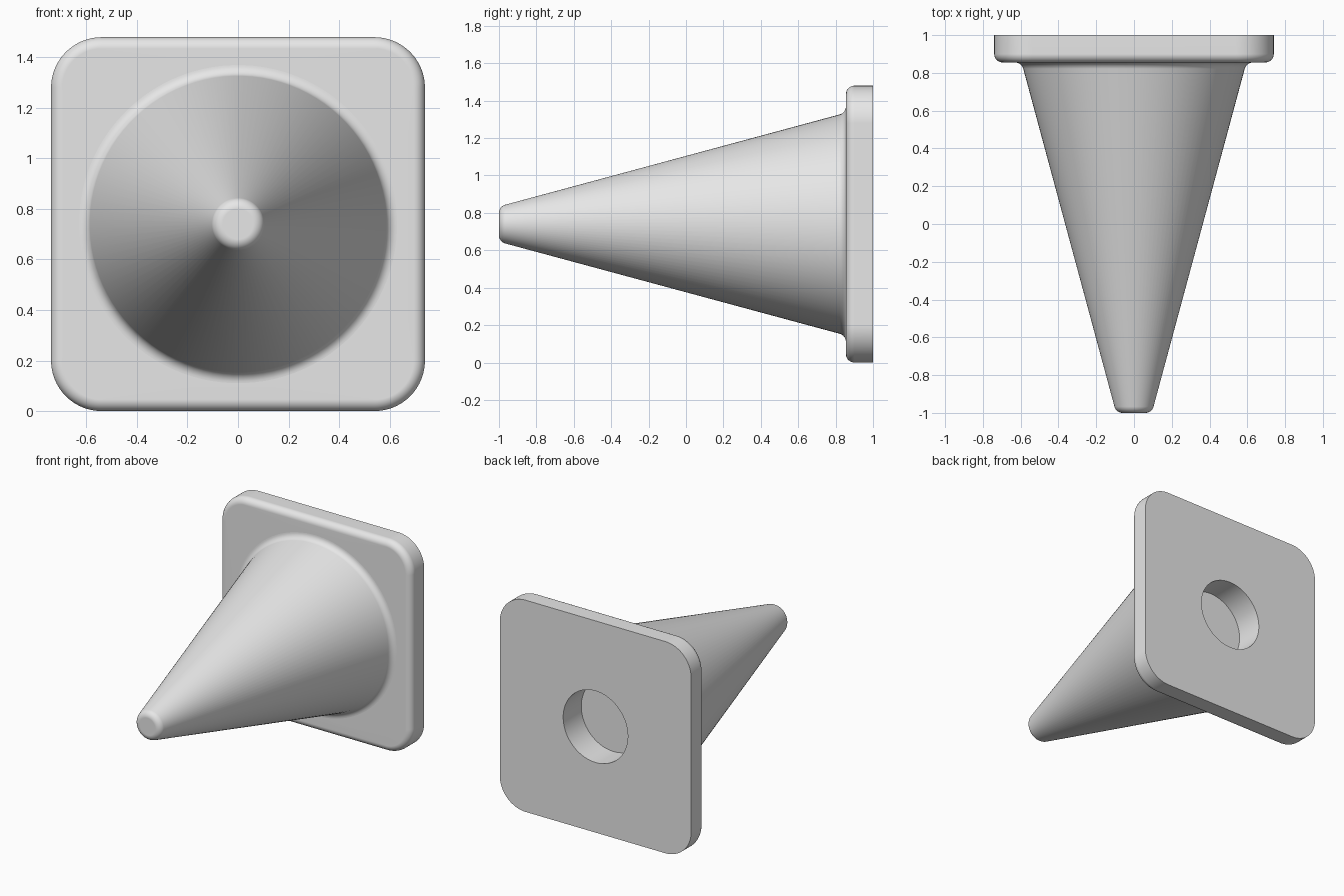
import bpy, bmesh
from math import pi, radians, cos, sin

if "Cube" in bpy.data.objects:
    bpy.data.objects.remove(bpy.data.objects["Cube"], do_unlink=True)

grey = bpy.data.materials.new("light grey")
grey.use_nodes = True
colour = (0.8, 0.8, 0.8, 1)
grey.diffuse_color = colour
grey.node_tree.nodes["Principled BSDF"].inputs["Base Color"].default_value = colour

CORNER_STEPS = 24
COUNT = 4 * CORNER_STEPS
MID = 0.74            # axis height, also half the plate width
FRONT, BACK = 0.855, 1.0
ROUND = 0.045         # edge rounding radius


def circle(radius, y):
    return [(radius * cos(a), y, MID + radius * sin(a))
            for a in ((i + 0.5) * 2 * pi / COUNT for i in range(COUNT))]


def rounded_square(inset, y, corner=0.2):
    points = []
    for q in range(4):
        mid = pi / 4 + q * pi / 2
        cx = (MID - corner) * (1 if cos(mid) > 0 else -1)
        cz = (MID - corner) * (1 if sin(mid) > 0 else -1)
        for k in range(CORNER_STEPS):
            a = (q + k / (CORNER_STEPS - 1)) * pi / 2
            points.append((cx + (corner - inset) * cos(a), y,
                           MID + cz + (corner - inset) * sin(a)))
    return points


def arc(r, y, start, end, steps=8):
    """Profile points (radius, y) on a rounding, angles in degrees."""
    angles = [radians(start + (end - start) * i / steps) for i in range(steps + 1)]
    return [(r + ROUND * cos(a), y + ROUND * sin(a)) for a in angles]


def loft(name, rings, cap_start=False, cap_end=False):
    bm = bmesh.new()
    loops = [[bm.verts.new(p) for p in ring] for ring in rings]
    for a, b in zip(loops, loops[1:]):
        for i in range(COUNT):
            j = (i + 1) % COUNT
            bm.faces.new((a[i], b[i], b[j], a[j]))
    if cap_start:
        bm.faces.new(loops[0])
    if cap_end:
        bm.faces.new(loops[-1][::-1])
    mesh = bpy.data.meshes.new(name)
    bm.to_mesh(mesh)
    bm.free()
    mesh.materials.append(grey)
    obj = bpy.data.objects.new(name, mesh)
    bpy.context.collection.objects.link(obj)
    bpy.ops.object.select_all(action="DESELECT")
    obj.select_set(True)
    bpy.context.view_layer.objects.active = obj
    bpy.ops.object.shade_smooth_by_angle(angle=radians(30))
    weighted = obj.modifiers.new("Weighted normals", "WEIGHTED_NORMAL")
    weighted.keep_sharp = True
    return obj


# Cone: flat rounded tip, straight flank, fillet flowing into the plate
tip = arc(0.06, -1 + ROUND, -90, -15)
fillet = arc(0.63, FRONT - ROUND, 165, 90)
loft("cone", [circle(r, y) for r, y in tip + fillet], cap_start=True)

# Base plate: rounded front rim, sharp back rim, blind round hole in the back
rim = [rounded_square(ROUND - r, y) for r, y in arc(0, FRONT + ROUND, -90, 0)]
loft("base_plate",
     [circle(0.63, FRONT)] + rim + [rounded_square(0, BACK)]
     + [circle(0.25, BACK), circle(0.25, BACK - 0.2)],
     cap_end=True)
